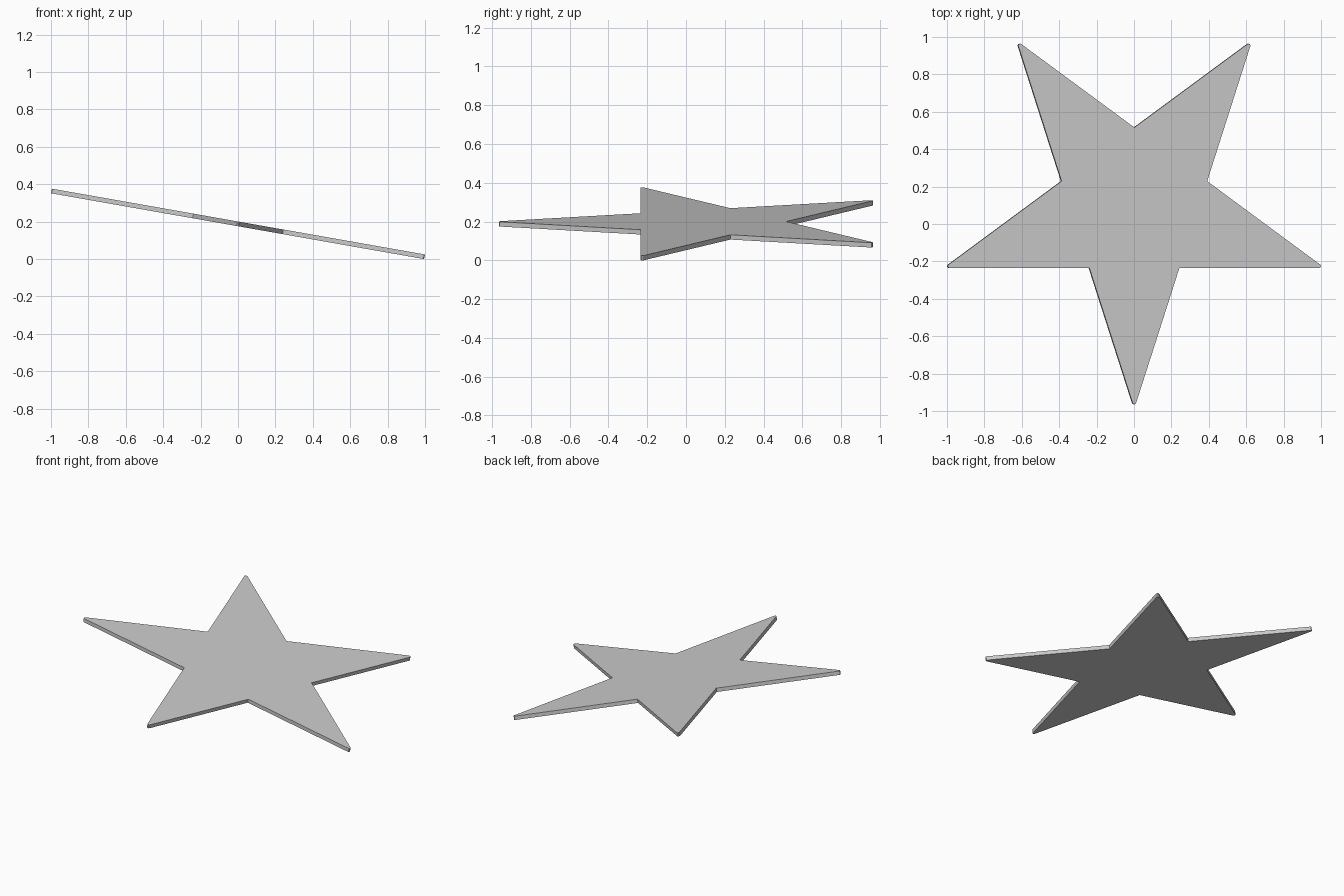
import bpy, bmesh
from math import sin, cos, pi, radians
from mathutils import Matrix, Vector

if "Cube" in bpy.data.objects:
    bpy.data.objects.remove(bpy.data.objects["Cube"])

R, INNER, TIP, THICK = 1.087, 0.4155, 0.01, 0.025

# Star outline: slightly rounded tips, sharp inner corners, one tip toward -y
outline = []
for i in range(5):
    a = -pi / 2 + i * 2 * pi / 5
    centre = R - TIP / sin(radians(18))
    for t in (-72, -36, 0, 36, 72):
        b = a + radians(t)
        outline.append((centre * cos(a) + TIP * cos(b),
                        centre * sin(a) + TIP * sin(b)))
    outline.append((INNER * cos(a + pi / 5), INNER * sin(a + pi / 5)))

# Thin plate extruded from the outline
bm = bmesh.new()
face = bm.faces.new([bm.verts.new((x, y, -THICK / 2)) for x, y in outline])
ext = bmesh.ops.extrude_face_region(bm, geom=[face], use_keep_orig=True)
top = [g for g in ext["geom"] if isinstance(g, bmesh.types.BMVert)]
bmesh.ops.translate(bm, verts=top, vec=(0, 0, THICK))
bmesh.ops.recalc_face_normals(bm, faces=bm.faces)

# Tilt down to the right, then centre and rest on the ground
bm.transform(Matrix.Rotation(radians(10), 4, 'Y'))
lo = Vector([min(v.co[k] for v in bm.verts) for k in range(3)])
hi = Vector([max(v.co[k] for v in bm.verts) for k in range(3)])
mid = (lo + hi) / 2
bm.transform(Matrix.Translation((-mid.x, -mid.y, -lo.z)))

mesh = bpy.data.meshes.new("star_plate")
bm.to_mesh(mesh)
bm.free()
star = bpy.data.objects.new("star_plate", mesh)
bpy.context.collection.objects.link(star)
